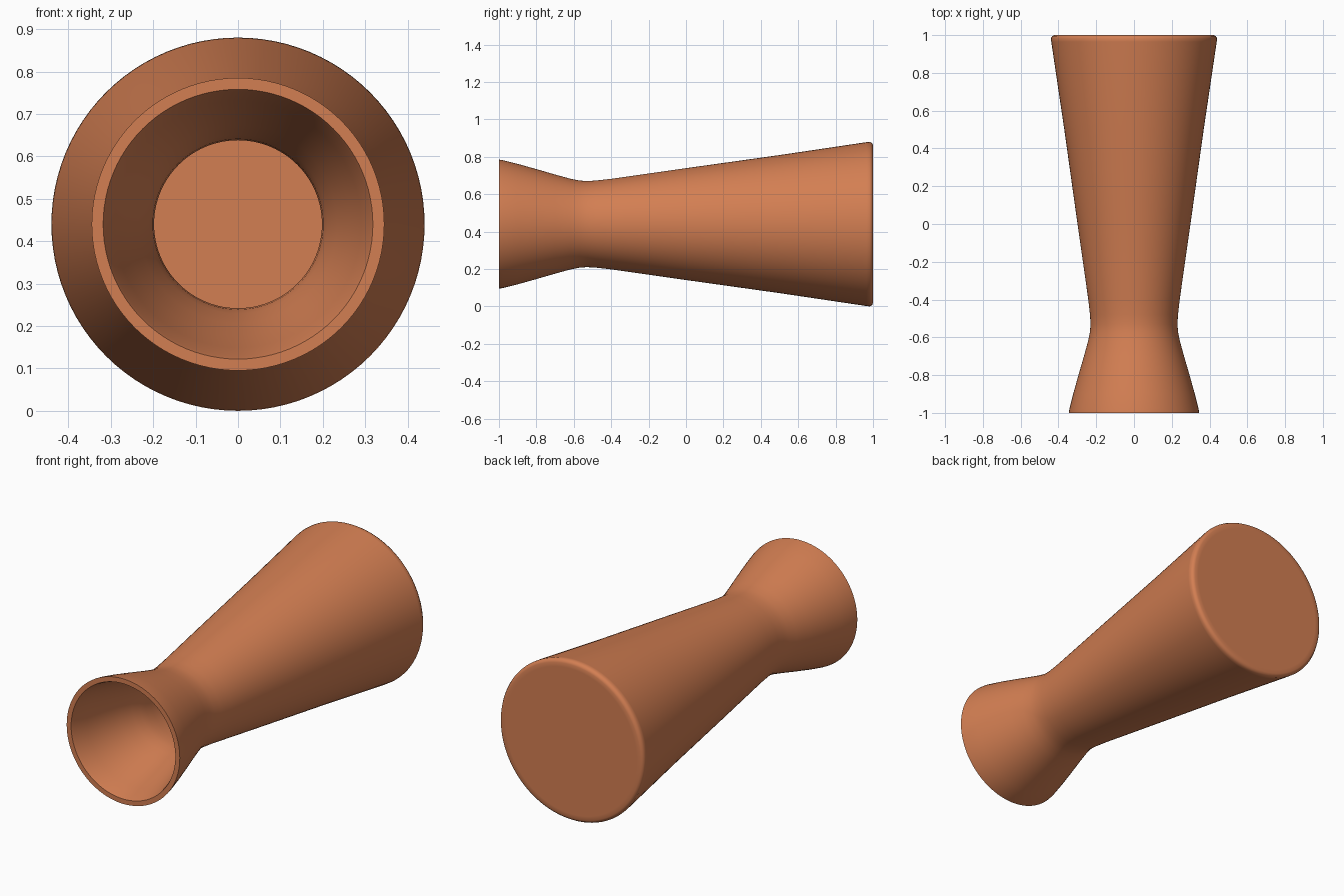
import bpy, math

if "Cube" in bpy.data.objects:
    bpy.data.objects.remove(bpy.data.objects["Cube"])

CENTRE_Z = 0.44
SEGMENTS = 96

# (distance along y, radius): back centre -> outer wall -> rim -> inner wall -> inner floor
PROFILE = [
    (1.0, 0.0), (1.0, 0.40), (1.0, 0.422), (0.995, 0.433), (0.983, 0.44), (0.965, 0.438),
    (0.5, 0.369), (0.0, 0.299), (-0.4, 0.242), (-0.48, 0.233), (-0.53, 0.23), (-0.57, 0.233),
    (-0.62, 0.243), (-0.70, 0.265), (-0.80, 0.294), (-0.90, 0.322), (-0.98, 0.342),
    (-1.0, 0.345), (-1.0, 0.318), (-0.985, 0.312),
    (-0.90, 0.291), (-0.80, 0.263), (-0.70, 0.234), (-0.62, 0.211), (-0.57, 0.201),
    (-0.53, 0.198), (-0.48, 0.201), (-0.4, 0.21), (0.0, 0.267), (0.5, 0.337),
    (0.95, 0.40), (0.97, 0.385), (0.97, 0.0),
]


def lathe(name, profile, material):
    """Spin a profile around the y axis."""
    verts, faces, rings = [], [], []
    for y, r in profile:
        start = len(verts)
        if r == 0:
            verts.append((0, y, CENTRE_Z))
            rings.append([start] * SEGMENTS)
        else:
            for i in range(SEGMENTS):
                a = 2 * math.pi * i / SEGMENTS
                verts.append((r * math.cos(a), y, CENTRE_Z + r * math.sin(a)))
            rings.append(list(range(start, start + SEGMENTS)))
    for a, b in zip(rings, rings[1:]):
        for i in range(SEGMENTS):
            j = (i + 1) % SEGMENTS
            face = list(dict.fromkeys((a[i], b[i], b[j], a[j])))
            faces.append(face[::-1])
    mesh = bpy.data.meshes.new(name)
    mesh.from_pydata(verts, [], faces)
    mesh.materials.append(material)
    # make normals consistent and outward
    import bmesh
    bm = bmesh.new()
    bm.from_mesh(mesh)
    bmesh.ops.recalc_face_normals(bm, faces=bm.faces)
    bm.to_mesh(mesh)
    bm.free()
    obj = bpy.data.objects.new(name, mesh)
    bpy.context.collection.objects.link(obj)
    return obj


clay = bpy.data.materials.new("terracotta")
clay.diffuse_color = (0.65, 0.21, 0.085, 1)
clay.use_nodes = True
clay.node_tree.nodes["Principled BSDF"].inputs["Base Color"].default_value = clay.diffuse_color

# Hollow vase lying on its side, mouth to the front
vase = lathe("vase", PROFILE, clay)
bpy.context.view_layer.objects.active = vase
vase.select_set(True)
bpy.ops.object.shade_smooth_by_angle(angle=math.radians(40))
